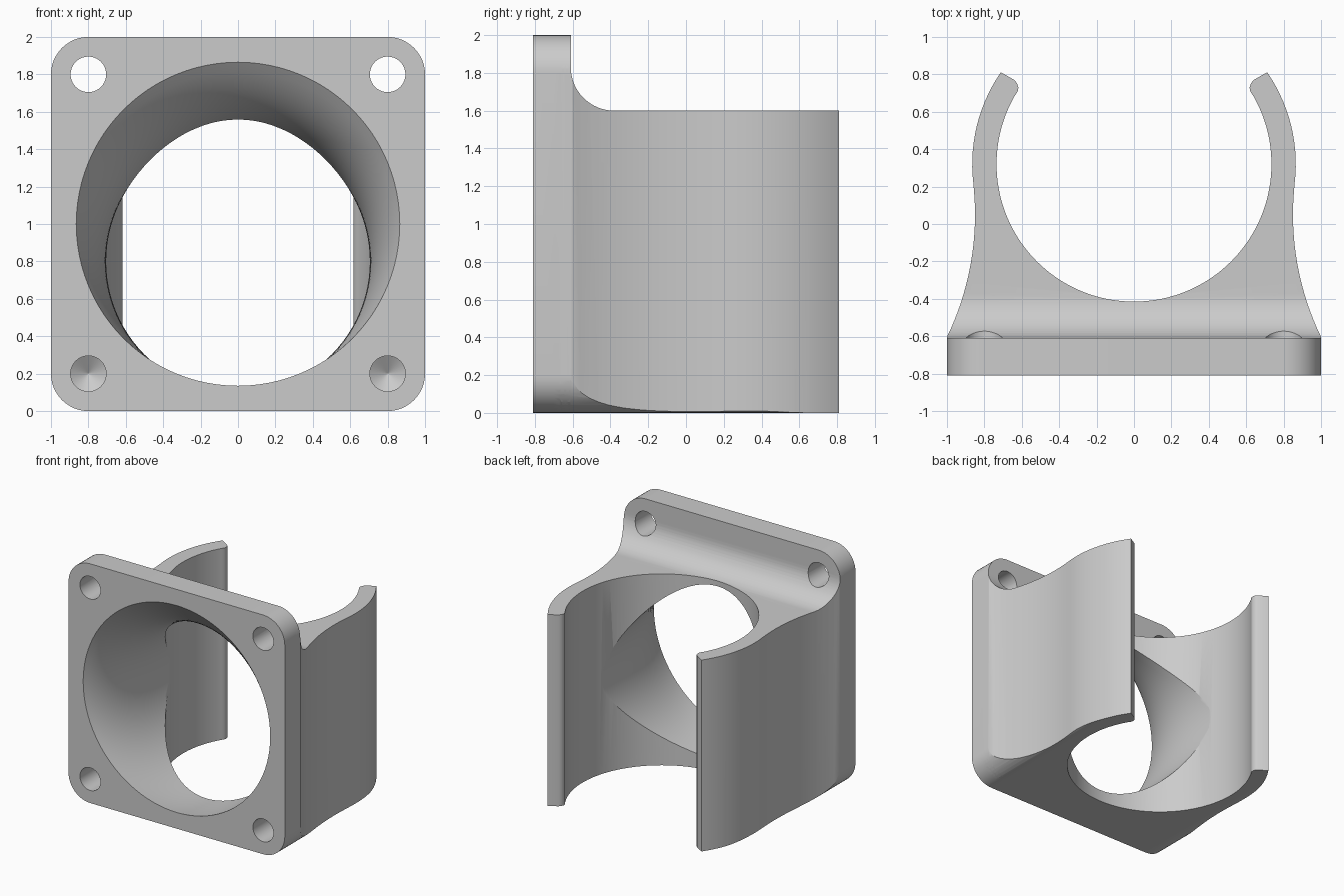
import bpy, bmesh
from math import sin, cos, pi, radians, sqrt

old = bpy.data.objects.get("Cube")
if old:
    bpy.data.objects.remove(old, do_unlink=True)

FRONT, BACK = -0.81, -0.61
grey = bpy.data.materials.new("light grey")
grey.use_nodes = True
grey.diffuse_color = (0.6, 0.6, 0.6, 1)
grey.node_tree.nodes["Principled BSDF"].inputs["Base Color"].default_value = (0.6, 0.6, 0.6, 1)


def arc(cx, cy, r, a0, a1, n):
    """Points along an arc, angles in degrees."""
    return [(cx + r * cos(radians(a0 + (a1 - a0) * i / n)),
             cy + r * sin(radians(a0 + (a1 - a0) * i / n))) for i in range(n + 1)]


def finish(name, bm):
    bmesh.ops.recalc_face_normals(bm, faces=bm.faces)
    mesh = bpy.data.meshes.new(name)
    bm.to_mesh(mesh)
    bm.free()
    mesh.materials.append(grey)
    ob = bpy.data.objects.new(name, mesh)
    bpy.context.collection.objects.link(ob)
    return ob


def skin(name, rings, bevel_back=0):
    """Closed solid through a list of matching rings."""
    bm = bmesh.new()
    loops = [[bm.verts.new(p) for p in ring] for ring in rings]
    n = len(loops[0])
    for a, b in zip(loops, loops[1:]):
        for i in range(n):
            j = (i + 1) % n
            bm.faces.new((a[i], a[j], b[j], b[i]))
    bm.faces.new(loops[0])
    bm.faces.new(loops[-1])
    if bevel_back:
        edges = [e for e in bm.edges if all(abs(v.co.y - BACK) < 1e-5 for v in e.verts)]
        bmesh.ops.bevel(bm, geom=edges, offset=bevel_back, segments=6,
                        profile=0.5, affect='EDGES')
    return finish(name, bm)


def prism(name, pts, axis, lo, hi, bevel_back=0):
    place = {'X': lambda u, v, w: (w, u, v),
             'Y': lambda u, v, w: (u, w, v),
             'Z': lambda u, v, w: (u, v, w)}[axis]
    return skin(name, [[place(u, v, w) for u, v in pts] for w in (lo, hi)], bevel_back)


def combine(target, other, operation):
    mod = target.modifiers.new("cut", 'BOOLEAN')
    mod.object, mod.operation, mod.solver = other, operation, 'EXACT'
    bpy.context.view_layer.objects.active = target
    bpy.ops.object.modifier_apply(modifier=mod.name)
    bpy.data.objects.remove(other, do_unlink=True)


# Rounded square outline shared by the flange and the clamp
square = (arc(0.8, 0.2, 0.2, -90, 0, 12) + arc(0.8, 1.8, 0.2, 0, 90, 12)
          + arc(-0.8, 1.8, 0.2, 90, 180, 12) + arc(-0.8, 0.2, 0.2, 180, 270, 12))
bracket = prism("clamp_bracket", square, 'Y', FRONT, BACK, bevel_back=0.06)

# Clamp seen from the side: fillet up to the flange
side = ([(-0.7, -0.1), (0.9, -0.1), (0.9, 1.6)]
        + arc(-0.38, 1.83, 0.23, 270, 180, 16) + [(-0.7, 1.83)])
clamp = prism("clamp", side, 'X', -1.1, 1.1)

# Clamp seen from above: flared sides, curved arms, round bore
flare = [(2.35 - sqrt(2.25 - (y - 0.05) ** 2), y)
         for y in [BACK + (0.18 - BACK) * i / 16 for i in range(17)]]
half = ([(1.05, -0.75), (1.05, BACK)] + flare
        + arc(0, 0.32, 0.865, -7, 34.6, 14)
        + [(0.64, 0.77), (0.625, 0.752), (0.618, 0.73), (0.622, 0.708)]
        + arc(0, 0.32, 0.735, 30, -90, 48))
outline = half + [(-x, y) for x, y in reversed(half[:-1])]
combine(clamp, prism("plan_cutter", outline, 'Z', -0.2, 2.2), 'INTERSECT')
combine(clamp, prism("corner_cutter", square, 'Y', -1, 1), 'INTERSECT')
combine(bracket, clamp, 'UNION')

# Offset funnel from the front face into the bore
rings = []
for i in range(-1, 25):
    t = i / 24
    f = 1 - (1 - t) ** 3.5
    y = FRONT + 0.94 * t
    rings.append([(x, y, z) for x, z in
                  arc(0, 1 - 0.2 * f, 0.865 - 0.16 * f, 0, 360, 96)[:-1]])
combine(bracket, skin("funnel_cutter", rings), 'DIFFERENCE')

# Screw holes: through at the top, blind with a drill point below
for x in (-0.8, 0.8):
    top = arc(x, 1.8, 0.095, 0, 360, 40)[:-1]
    combine(bracket, prism("hole_cutter", top, 'Y', -0.9, 0), 'DIFFERENCE')
    blind = [[(u, y, v) for u, v in arc(x, 0.2, r, 0, 360, 40)[:-1]]
             for y, r in ((-0.9, 0.095), (-0.56, 0.095), (-0.5, 0.002))]
    combine(bracket, skin("hole_cutter", blind), 'DIFFERENCE')

# Smooth curves, crisp edges
bpy.ops.object.select_all(action='DESELECT')
bracket.select_set(True)
bpy.context.view_layer.objects.active = bracket
bpy.ops.object.shade_smooth_by_angle(angle=radians(30))
